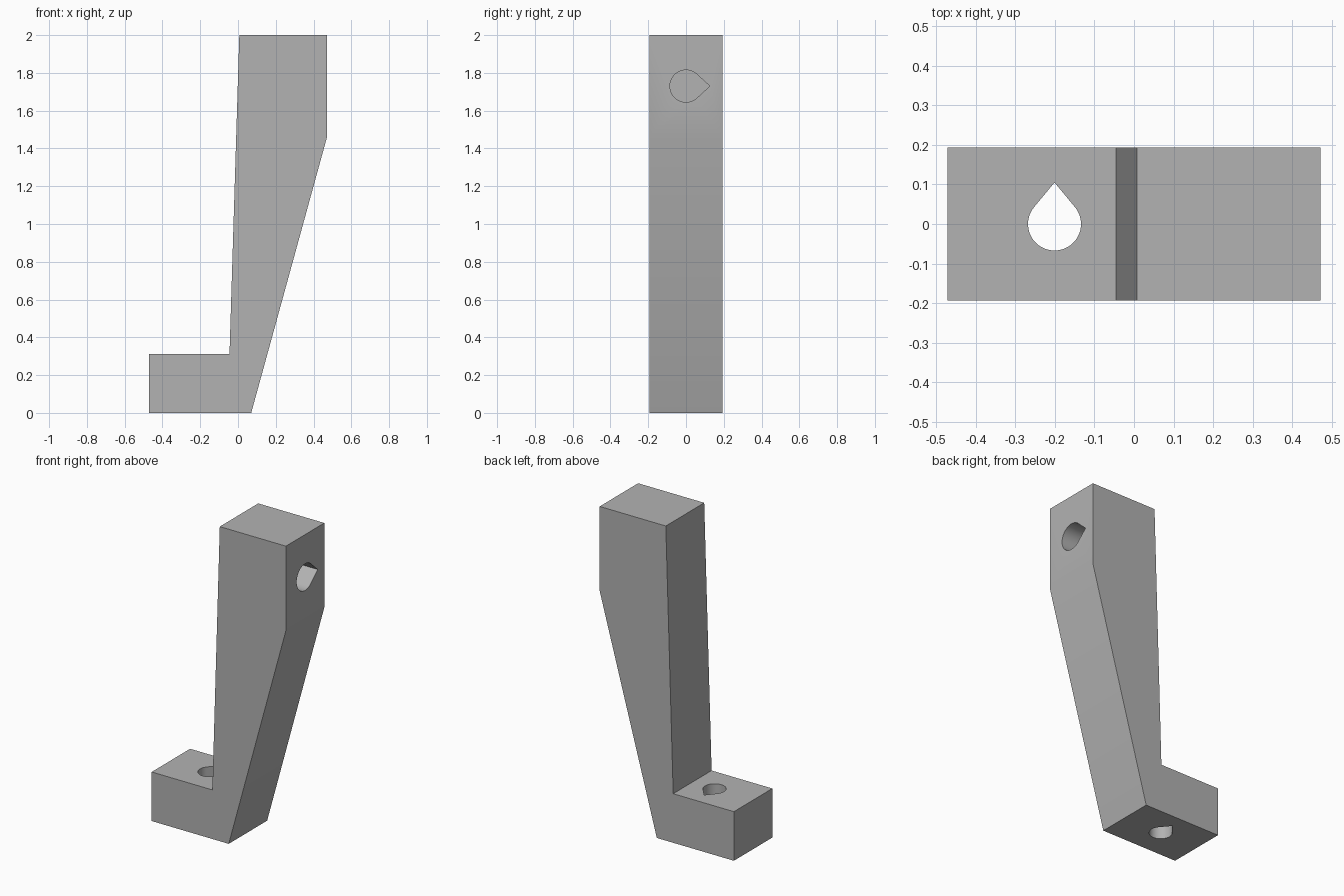
import bpy
import bmesh
import math
from mathutils import Matrix, Vector

cube = bpy.data.objects.get("Cube")
if cube:
    bpy.data.objects.remove(cube, do_unlink=True)

grey = bpy.data.materials.new("plain grey")
grey.use_nodes = True
colour = (0.448, 0.448, 0.448, 1)
grey.diffuse_color = colour
grey.node_tree.nodes["Principled BSDF"].inputs["Base Color"].default_value = colour


def prism(name, points, direction, matrix=Matrix()):
    """Extrude a closed outline along a direction, then place it."""
    bm = bmesh.new()
    face = bm.faces.new([bm.verts.new(p) for p in points])
    result = bmesh.ops.extrude_face_region(bm, geom=[face])
    moved = [v for v in result["geom"] if isinstance(v, bmesh.types.BMVert)]
    bmesh.ops.translate(bm, verts=moved, vec=Vector(direction))
    bm.transform(matrix)
    bmesh.ops.recalc_face_normals(bm, faces=bm.faces)
    mesh = bpy.data.meshes.new(name)
    bm.to_mesh(mesh)
    bm.free()
    mesh.materials.append(grey)
    obj = bpy.data.objects.new(name, mesh)
    bpy.context.collection.objects.link(obj)
    return obj


def teardrop(radius, tip, steps=48):
    """Round outline whose tangents meet at a point on +y."""
    a = math.acos(radius / tip)
    start, sweep = math.pi / 2 + a, 2 * (math.pi - a)
    angles = [start + sweep * i / steps for i in range(steps + 1)]
    return [(radius * math.cos(t), radius * math.sin(t), 0) for t in angles] + [(0, tip, 0)]


# Bracket body: foot, leaning arm and upright head in one outline
half_width = 0.193
profile = [(-0.472, 0), (0.07, 0), (0.472, 1.463), (0.472, 2), (0.007, 2), (-0.045, 0.312), (-0.472, 0.312)]
body = prism("bracket", [(x, -half_width, z) for x, z in profile], (0, 2 * half_width, 0))

# Through hole in the foot, blind hole in the head
foot_cutter = prism("foot_hole_cutter", teardrop(0.067, 0.105), (0, 0, 0.5),
                    Matrix.Translation((-0.201, 0, -0.1)))
head_cutter = prism("head_hole_cutter", teardrop(0.085, 0.126), (0, 0, 0.5),
                    Matrix.Translation((0.152, 0, 1.73)) @ Matrix.Rotation(math.pi / 2, 4, "Y"))

bpy.context.view_layer.objects.active = body
body.select_set(True)
for cutter in (foot_cutter, head_cutter):
    cut = body.modifiers.new(cutter.name, "BOOLEAN")
    cut.operation = "DIFFERENCE"
    cut.solver = "EXACT"
    cut.object = cutter
    bpy.ops.object.modifier_apply(modifier=cut.name)
    bpy.data.objects.remove(cutter, do_unlink=True)

# Smooth hole walls, crisp edges
bpy.ops.object.shade_smooth_by_angle(angle=math.radians(20))
